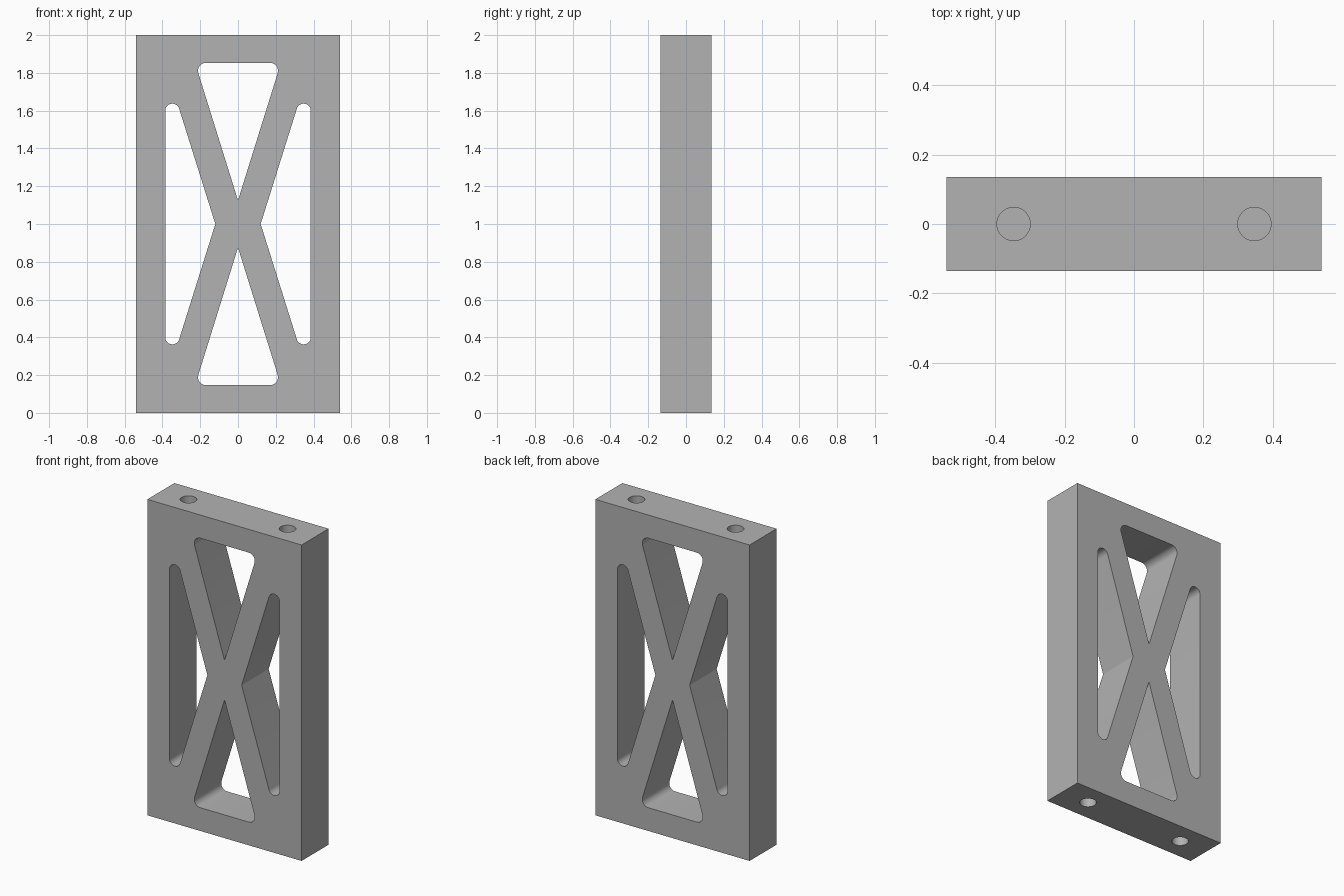
import bpy
import bmesh
import math
from mathutils import Vector

cube = bpy.data.objects.get("Cube")
if cube:
    bpy.data.objects.remove(cube, do_unlink=True)

WIDTH, DEPTH, HEIGHT = 1.08, 0.27, 2.0
HOLE_X, HOLE_RADIUS, HOLE_DEPTH = 0.347, 0.048, 0.25

grey = bpy.data.materials.new("plain grey")
grey.use_nodes = True
colour = (0.448, 0.448, 0.448, 1)
grey.diffuse_color = colour
grey.node_tree.nodes["Principled BSDF"].inputs["Base Color"].default_value = colour


def finish(name, bm):
    bmesh.ops.recalc_face_normals(bm, faces=bm.faces)
    mesh = bpy.data.meshes.new(name)
    bm.to_mesh(mesh)
    bm.free()
    mesh.materials.append(grey)
    obj = bpy.data.objects.new(name, mesh)
    bpy.context.collection.objects.link(obj)
    return obj


def rounded_outline(corners, steps=8):
    """Turn (x, z, radius) corners into an outline with round fillets."""
    outline = []
    for i, (x, z, radius) in enumerate(corners):
        here = Vector((x, z))
        if radius == 0:
            outline.append(here)
            continue
        before = (Vector(corners[i - 1][:2]) - here).normalized()
        after = (Vector(corners[(i + 1) % len(corners)][:2]) - here).normalized()
        half = before.angle(after) / 2
        centre = here + (before + after).normalized() * radius / math.sin(half)
        reach = radius / math.tan(half)
        start = here + before * reach - centre
        end = here + after * reach - centre
        sweep = math.pi - 2 * half
        for k in range(steps + 1):
            t = k / steps
            arm = (start * math.sin((1 - t) * sweep) + end * math.sin(t * sweep)) / math.sin(sweep)
            outline.append(centre + arm)
    return outline


def window_cutter(name, corners):
    bm = bmesh.new()
    verts = [bm.verts.new((p.x, -DEPTH, p.y)) for p in rounded_outline(corners)]
    face = bm.faces.new(verts)
    sides = bmesh.ops.extrude_face_region(bm, geom=[face])["geom"]
    moved = [v for v in sides if isinstance(v, bmesh.types.BMVert)]
    bmesh.ops.translate(bm, verts=moved, vec=(0, 2 * DEPTH, 0))
    return finish(name, bm)


def bolt_cutter(name, x, z):
    bm = bmesh.new()
    bmesh.ops.create_cone(bm, cap_ends=True, segments=48, radius1=HOLE_RADIUS,
                          radius2=HOLE_RADIUS, depth=2 * HOLE_DEPTH)
    bmesh.ops.translate(bm, verts=bm.verts, vec=(x, 0, z))
    return finish(name, bm)


# Solid block
bm = bmesh.new()
bmesh.ops.create_cube(bm, size=1)
bmesh.ops.scale(bm, verts=bm.verts, vec=(WIDTH, DEPTH, HEIGHT))
bmesh.ops.translate(bm, verts=bm.verts, vec=(0, 0, HEIGHT / 2))
frame = finish("cross_braced_frame", bm)

cutters = []
for sign, end in ((1, "upper"), (-1, "lower")):
    # Triangular windows above and below the crossing
    triangle = [(0, 0.125, 0), (0.227, 0.853, 0.042), (-0.227, 0.853, 0.042)]
    cutters.append(window_cutter(end + "_window",
                                 [(x, 1 + sign * z, r) for x, z, r in triangle]))
for sign, side in ((1, "left"), (-1, "right")):
    # Tall side windows with round ends
    slot = [(0.12, 0, 0), (0.32, 0.637, 0.037), (0.385, 0.637, 0.037),
            (0.385, -0.637, 0.037), (0.32, -0.637, 0.037)]
    cutters.append(window_cutter(side + "_window",
                                 [(sign * x, 1 + z, r) for x, z, r in slot]))
    # Blind bolt holes in both ends
    for z in (0, HEIGHT):
        cutters.append(bolt_cutter(side + "_bolt_hole", sign * HOLE_X, z))

# Cut the openings, then drop the helpers
bpy.ops.object.select_all(action="DESELECT")
bpy.context.view_layer.objects.active = frame
frame.select_set(True)
for cutter in cutters:
    cut = frame.modifiers.new(cutter.name, "BOOLEAN")
    cut.operation = "DIFFERENCE"
    cut.solver = "EXACT"
    cut.object = cutter
    bpy.ops.object.modifier_apply(modifier=cut.name)
    bpy.data.objects.remove(cutter, do_unlink=True)

bpy.ops.object.shade_smooth_by_angle(angle=math.radians(16))
